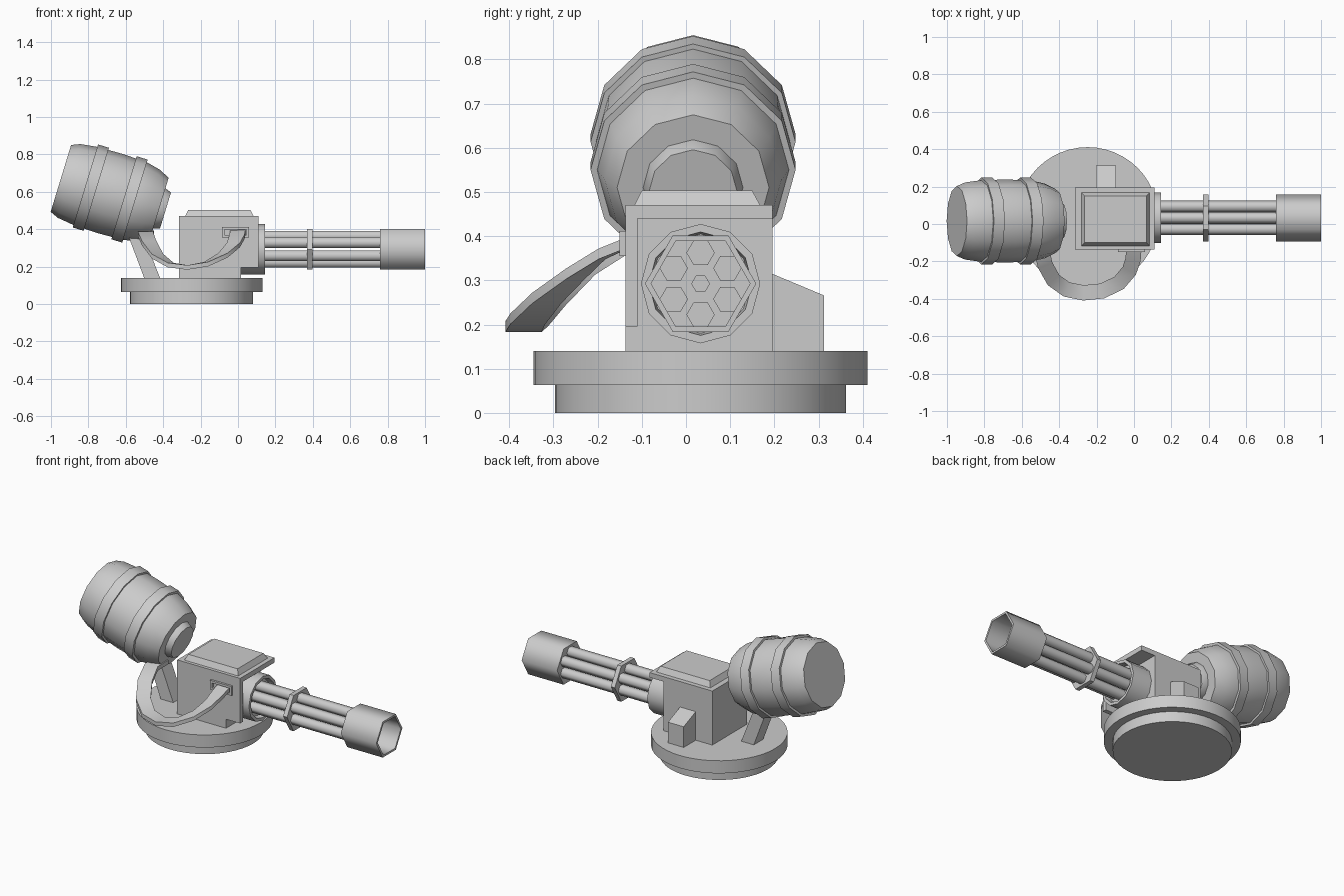
import bpy, bmesh
from math import sin, cos, pi, radians
from mathutils import Vector, Matrix

if "Cube" in bpy.data.objects:
    bpy.data.objects.remove(bpy.data.objects["Cube"])


def finish(name, bm, smooth=None):
    bmesh.ops.recalc_face_normals(bm, faces=bm.faces)
    me = bpy.data.meshes.new(name)
    bm.to_mesh(me)
    bm.free()
    ob = bpy.data.objects.new(name, me)
    bpy.context.collection.objects.link(ob)
    if smooth:
        bpy.ops.object.select_all(action='DESELECT')
        ob.select_set(True)
        bpy.context.view_layer.objects.active = ob
        bpy.ops.object.shade_smooth_by_angle(angle=radians(smooth))
    return ob


def skin(name, sections, caps=True, loop=False, smooth=None):
    """Bridge a row of equal-sized cross-sections with quads."""
    bm = bmesh.new()
    rows = [[bm.verts.new(p) for p in s] for s in sections]
    n = len(rows[0])
    pairs = list(zip(rows, rows[1:])) + ([(rows[-1], rows[0])] if loop else [])
    for a, b in pairs:
        for i in range(n):
            j = (i + 1) % n
            bm.faces.new((a[i], a[j], b[j], b[i]))
    if caps and not loop:
        bm.faces.new(rows[0])
        bm.faces.new(rows[-1])
    return finish(name, bm, smooth)


def lathe(name, profile, n, origin, axis_rot=None, loop=False, smooth=None):
    """Turn (distance, radius) pairs around the local x axis."""
    m = Matrix.Translation(origin) @ (axis_rot or Matrix())
    secs = [[m @ Vector((t, r * cos(2 * pi * i / n), r * sin(2 * pi * i / n)))
             for i in range(n)] for t, r in profile]
    return skin(name, secs, loop=loop, smooth=smooth)


def rect(x0, x1, y0, y1, z):
    return [(x0, y0, z), (x1, y0, z), (x1, y1, z), (x0, y1, z)]


def box(name, x0, x1, y0, y1, z0, z1):
    return skin(name, [rect(x0, x1, y0, y1, z0), rect(x0, x1, y0, y1, z1)])


# Round turntable base
up = Matrix.Rotation(-pi / 2, 4, 'Y')
lathe("base_lower", [(0, .329), (.065, .329)], 48, (-.248, .033, 0), up, smooth=40)
lathe("base_upper", [(.063, .378), (.14, .378)], 48, (-.248, .033, 0), up, smooth=40)

# Housing with overhanging roof and side plate
box("housing", -.315, .015, -.137, .196, .14, .47)
box("housing_roof", .015, .11, -.137, .196, .44, .47)
box("housing_side_plate", .015, .11, -.137, -.11, .195, .44)
skin("roof_panel", [rect(-.282, .083, -.117, .168, .47),
                    rect(-.265, .067, -.1, .15, .503)])

# Sloped box on the back
skin("rear_box", [[(x, .19, .14), (x, .312, .14), (x, .312, .266), (x, .19, .317)]
                  for x in (-.203, -.097)])

# Rotary gun: mount, six barrels, brace and hollow muzzle
gy, gz = .033, .2925
lathe("gun_mount", [(.015, .135), (.145, .135), (.145, .117), (.11, .112), (.015, .112)],
      12, (0, gy, gz), loop=True, smooth=35)
lathe("mount_plate", [(.015, .114), (.112, .114)], 12, (0, gy, gz))
for k in range(6):
    a = radians(30 + 60 * k)
    lathe(f"gun_barrel_{k + 1}", [(.1, .032), (.79, .032)], 6,
          (0, gy + .07 * cos(a), gz + .07 * sin(a)), smooth=61)
lathe("barrel_brace", [(.37, .126), (.397, .126)], 6, (0, gy, gz))
lathe("muzzle", [(.76, .126), (1, .126), (1, .112), (.775, .112), (.775, .02), (.76, .02)],
      6, (0, gy, gz), loop=True, smooth=61)

# Tilted ammo keg with two hoops and a neck
tilt = Matrix.Rotation(radians(17), 4, 'Y')
keg = (-.947, .016, .671)
lathe("keg", [(0, .187), (.045, .206), (.135, .218), (.275, .222), (.415, .217),
              (.49, .2), (.55, .172)], 12, keg, tilt, smooth=35)
for i, t in enumerate((.137, .353)):
    lathe(f"keg_hoop_{i + 1}", [(t, .232), (t + .061, .232), (t + .061, .2), (t, .2)],
          12, keg, tilt, loop=True, smooth=35)
lathe("keg_neck", [(.54, .113), (.55, .113), (.585, .1)], 12, keg, tilt, smooth=35)

# Leaning support leg under the keg
skin("keg_support", [rect(-.5, -.415, -.03, .062, .135), rect(-.6, -.52, -.03, .062, .4)])

# Flat ammo belt looping from keg to housing
path = [Vector(p) for p in (
    (-.49, -.03, .38), (-.495, -.13, .375), (-.475, -.22, .325), (-.43, -.3, .255),
    (-.36, -.35, .208), (-.27, -.368, .195), (-.17, -.358, .213), (-.08, -.315, .26),
    (-.025, -.25, .315), (-.005, -.19, .36), (0, -.12, .39))]
sections = []
for i, p in enumerate(path):
    d = path[min(i + 1, len(path) - 1)] - path[max(i - 1, 0)]
    w = Vector((-d.y, d.x, 0)).normalized() * .041
    h = Vector((0, 0, .012))
    sections.append([p - w - h, p + w - h, p + w + h, p - w + h])
skin("ammo_belt", sections, smooth=40)

# Frame around the belt feed opening
x0, x1, z0, z1, e = -.085, .06, .355, .412, .014
for nm, b in (("top", (x0, x1, z1 - e, z1)), ("bottom", (x0, x1, z0, z0 + e)),
              ("left", (x0, x0 + e, z0 + e, z1 - e)), ("right", (x1 - e, x1, z0 + e, z1 - e))):
    box("feed_frame_" + nm, b[0], b[1], -.15, -.135, b[2], b[3])
